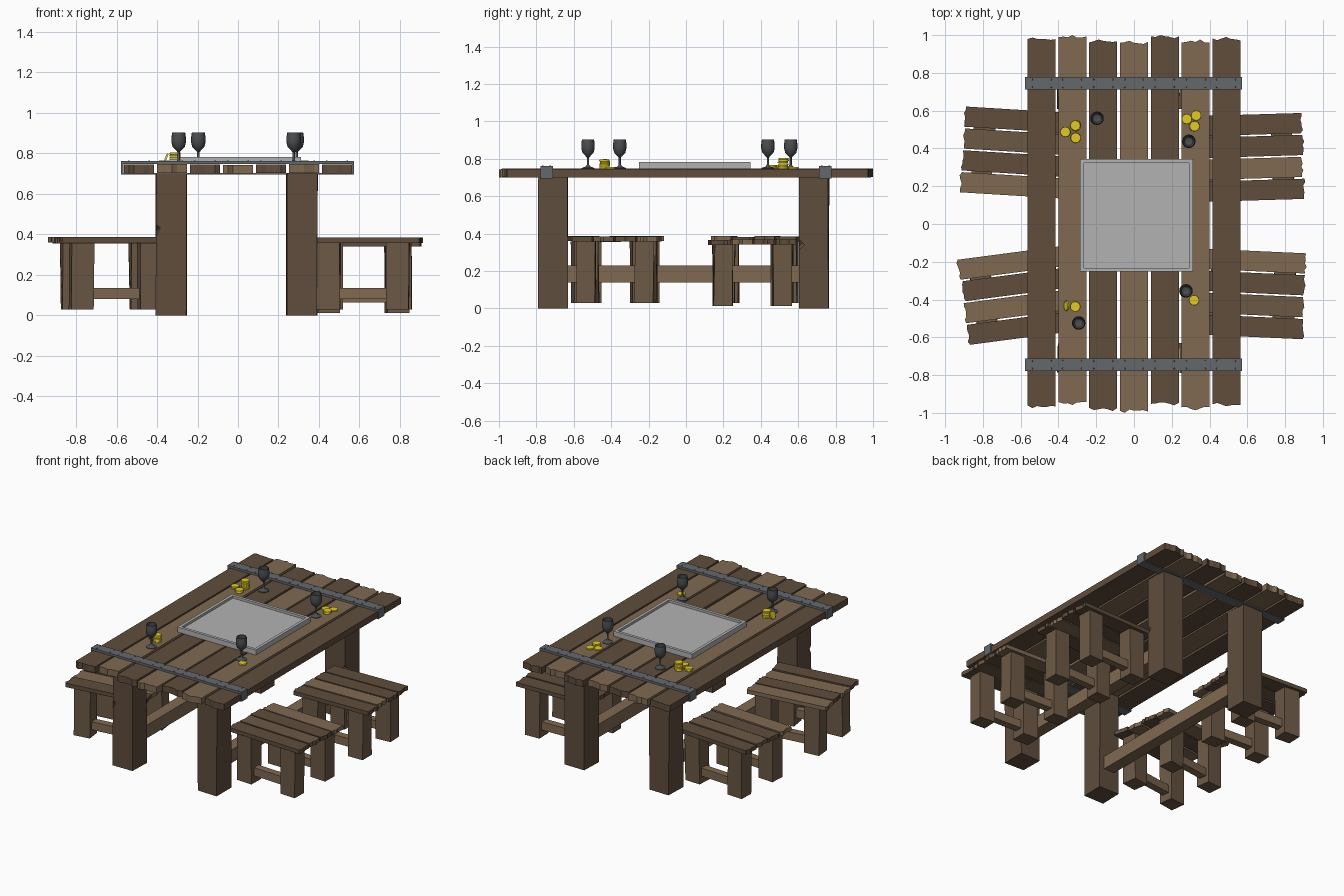
import bpy, bmesh, math, random
from mathutils import Matrix, Vector

if "Cube" in bpy.data.objects:
    bpy.data.objects.remove(bpy.data.objects["Cube"])

random.seed(4)


def material(name, r, g, b):
    m = bpy.data.materials.new(name)
    m.diffuse_color = (r, g, b, 1)
    m.use_nodes = True
    m.node_tree.nodes["Principled BSDF"].inputs["Base Color"].default_value = m.diffuse_color
    return m


DARK = material("dark_wood", 0.115, 0.075, 0.046)
MID = material("mid_wood", 0.15, 0.099, 0.06)
LIGHT = material("light_wood", 0.215, 0.142, 0.084)
IRON = material("iron", 0.13, 0.14, 0.15)
PEWTER = material("pewter", 0.07, 0.075, 0.08)
GOLD = material("gold", 0.75, 0.6, 0.02)
PALE = material("pale_tray", 0.45, 0.45, 0.45)


def finish(name, bm, mat, matrix=Matrix()):
    bmesh.ops.recalc_face_normals(bm, faces=bm.faces)
    me = bpy.data.meshes.new(name)
    bm.to_mesh(me)
    bm.free()
    me.materials.append(mat)
    ob = bpy.data.objects.new(name, me)
    ob.matrix_world = matrix
    bpy.context.collection.objects.link(ob)
    return ob


def add_box(bm, x0, x1, y0, y1, z0, z1):
    m = Matrix.Translation(((x0 + x1) / 2, (y0 + y1) / 2, (z0 + z1) / 2)) \
        @ Matrix.Diagonal((x1 - x0, y1 - y0, z1 - z0, 1))
    return bmesh.ops.create_cube(bm, size=1, matrix=m)["verts"]


def box(name, mat, dims, matrix=Matrix(), wobble=0.0):
    bm = bmesh.new()
    for v in add_box(bm, *dims):
        v.co.x += random.uniform(-wobble, wobble)
        v.co.y += random.uniform(-wobble, wobble)
    return finish(name, bm, mat, matrix)


# Plank along y with rough, broken ends
def plank(name, mat, x, width, y0, y1, z0, z1, rough, matrix=Matrix()):
    bm = bmesh.new()
    n = 6
    xs = [x - width / 2 + width * i / n for i in range(n + 1)]
    peak = random.randint(1, n - 1)
    pts = [(px, y0 + (0 if i == peak else random.uniform(0.3, 1) * rough)) for i, px in enumerate(xs)]
    peak = random.randint(1, n - 1)
    pts += [(px, y1 - (0 if i == n - peak else random.uniform(0.3, 1) * rough))
            for i, px in enumerate(reversed(xs))]
    face = bm.faces.new([bm.verts.new((px, py, z0)) for px, py in pts])
    top = bmesh.ops.extrude_face_region(bm, geom=[face])["geom"]
    bmesh.ops.translate(bm, vec=(0, 0, z1 - z0), verts=[v for v in top if isinstance(v, bmesh.types.BMVert)])
    return finish(name, bm, mat, matrix)


# Surface of revolution around z
def lathe(name, mat, profile, steps, matrix):
    bm = bmesh.new()
    vs = [bm.verts.new((r, 0, z)) for r, z in profile]
    es = [bm.edges.new(p) for p in zip(vs, vs[1:])]
    bmesh.ops.spin(bm, geom=vs + es, cent=(0, 0, 0), axis=(0, 0, 1), angle=math.tau, steps=steps)
    bmesh.ops.remove_doubles(bm, verts=bm.verts, dist=0.0002)
    return finish(name, bm, mat, matrix)


# Table top
ends = [(-0.975, 0.987), (-0.958, 1.0), (-0.99, 0.977), (-1.0, 0.97),
        (-0.96, 1.0), (-0.985, 0.977), (-0.965, 0.99)]
for i, (y0, y1) in enumerate(ends):
    dz = random.uniform(-0.002, 0.002)
    plank(f"table_plank_{i + 1}", LIGHT if i % 2 else DARK, (i - 3) * 0.163, 0.148,
          y0, y1, 0.702 + dz, 0.746 + dz, 0.018)

# Iron straps wrapped round the top, with rivets
for label, yc in (("front", -0.745), ("back", 0.745)):
    bm = bmesh.new()
    a, b = yc - 0.033, yc + 0.033
    add_box(bm, -0.577, 0.572, a, b, 0.747, 0.762)
    add_box(bm, -0.577, 0.572, a, b, 0.696, 0.704)
    add_box(bm, -0.577, -0.566, a, b, 0.704, 0.747)
    add_box(bm, 0.564, 0.572, a, b, 0.704, 0.747)
    for i in range(7):
        for sx in (-0.05, 0.05):
            for sy in (-0.02, 0.02):
                m = Matrix.Translation(((i - 3) * 0.163 + sx, yc + sy, 0.763))
                bmesh.ops.create_cone(bm, cap_ends=True, segments=8, radius1=0.005,
                                      radius2=0.003, depth=0.004, matrix=m)
    finish(f"{label}_iron_strap", bm, IRON)

# Table legs, two of them chipped on an edge, and side stretchers
chips = {(-1, -1): (-0.412, -0.79, 0.42), (1, 1): (0.4, 0.605, 0.34)}
for sx, side in ((-1, "left"), (1, "right")):
    xc = 0.322 * sx - 0.006
    for yc, sy, end in ((-0.71, -1, "front"), (0.685, 1, "back")):
        leg = box(f"{end}_{side}_table_leg", DARK, (xc - 0.076, xc + 0.076, yc - 0.078, yc + 0.078, 0, 0.702),
                  wobble=0.004)
        if (sx, sy) in chips:
            cut = box("chip_cutter", DARK, (-0.02, 0.02, -0.02, 0.02, -0.02, 0.02),
                      Matrix.Translation(chips[sx, sy]) @ Matrix.Rotation(0.8, 4, "X") @ Matrix.Rotation(0.6, 4, "Y"))
            cut.hide_render = True
            cut.hide_viewport = True
            mod = leg.modifiers.new("chip", "BOOLEAN")
            mod.operation = "DIFFERENCE"
            mod.object = cut
    box(f"{side}_table_stretcher", LIGHT, (xc - 0.04, xc + 0.04, -0.64, 0.615, 0.14, 0.23))


# Stool: four planks along x, four legs, two stretchers
def stool(name, x, y, z, angle, tones):
    base = Matrix.Translation((x, y, z)) @ Matrix.Rotation(math.radians(angle), 4, "Z")
    turned = base @ Matrix.Rotation(math.radians(90), 4, "Z")
    for i, tone in enumerate(tones):
        dz = random.uniform(-0.003, 0.002)
        plank(f"{name}_seat_plank_{i + 1}", tone, (1.5 - i) * 0.116, 0.107,
              -0.285 - random.uniform(-0.006, 0.006), 0.285 + random.uniform(-0.006, 0.006),
              0.328 + dz, 0.355 + dz, 0.012, turned)
    for ly, row in ((-0.157, "front"), (0.157, "back")):
        for lx, col in ((-0.17, "left"), (0.17, "right")):
            box(f"{name}_{row}_{col}_leg", MID, (lx - 0.056, lx + 0.056, ly - 0.05, ly + 0.05, 0, 0.328),
                base, 0.004)
        box(f"{name}_{row}_stretcher", LIGHT, (-0.12, 0.12, ly - 0.025, ly + 0.025, 0.05, 0.106), base)


stool("back_left_stool", -0.63, 0.378, 0.03, -3.5, (DARK, MID, DARK, LIGHT))
stool("front_left_stool", -0.625, -0.378, 0.03, 7.5, (LIGHT, DARK, LIGHT, DARK))
stool("back_right_stool", 0.615, 0.352, 0.013, 1.7, (DARK, DARK, LIGHT, DARK))
stool("front_right_stool", 0.625, -0.37, 0.03, -2.6, (LIGHT, DARK, MID, DARK))

# Square tray with raised rim
bm = bmesh.new()
X0, X1, Y0, Y1, T = -0.286, 0.312, -0.252, 0.344, 0.02
add_box(bm, X0 + T, X1 - T, Y0 + T, Y1 - T, 0.747, 0.766)
finish("tray_floor", bm, PALE)
bm = bmesh.new()
add_box(bm, X0, X1, Y0, Y0 + T, 0.747, 0.782)
add_box(bm, X0, X1, Y1 - T, Y1, 0.747, 0.782)
add_box(bm, X0, X0 + T, Y0 + T, Y1 - T, 0.747, 0.782)
add_box(bm, X1 - T, X1, Y0 + T, Y1 - T, 0.747, 0.782)
finish("tray_rim", bm, PALE)

# Goblets
cup = [(0, 0), (0.034, 0), (0.034, 0.004), (0.012, 0.012), (0.006, 0.022), (0.006, 0.06),
       (0.016, 0.071), (0.03, 0.086), (0.036, 0.11), (0.036, 0.13), (0.032, 0.157),
       (0.029, 0.157), (0.032, 0.13), (0.031, 0.108), (0.022, 0.088), (0, 0.08)]
for i, (x, y) in enumerate([(-0.196, 0.56), (0.29, 0.438), (0.275, -0.354), (-0.293, -0.524)]):
    ob = lathe(f"goblet_{i + 1}", PEWTER, cup, 16, Matrix.Translation((x, y, 0.747)))
    bpy.context.view_layer.objects.active = ob
    ob.select_set(True)
    bpy.ops.object.shade_smooth_by_angle(angle=math.radians(40))
    ob.select_set(False)

# Coins, in stacks and one leaning
coin = [(0, 0), (0.026, 0), (0.027, 0.002), (0.027, 0.007), (0.026, 0.009), (0, 0.009)]
stacks = [(-0.365, 0.49, 2), (-0.31, 0.52, 6), (-0.31, 0.458, 2), (0.282, 0.555, 1), (0.329, 0.572, 1),
          (0.318, 0.518, 2), (-0.312, -0.435, 5), (0.318, -0.402, 1)]
for s, (x, y, count) in enumerate(stacks):
    for k in range(count):
        dx, dy = (random.uniform(-0.003, 0.003) for _ in range(2))
        lathe(f"coin_{s + 1}_{k + 1}", GOLD, coin, 16, Matrix.Translation((x + dx, y + dy, 0.747 + k * 0.0098)))
lathe("leaning_coin", GOLD, coin, 16,
      Matrix.Translation((-0.353, -0.433, 0.772)) @ Matrix.Rotation(math.radians(-68), 4, "Y"))
